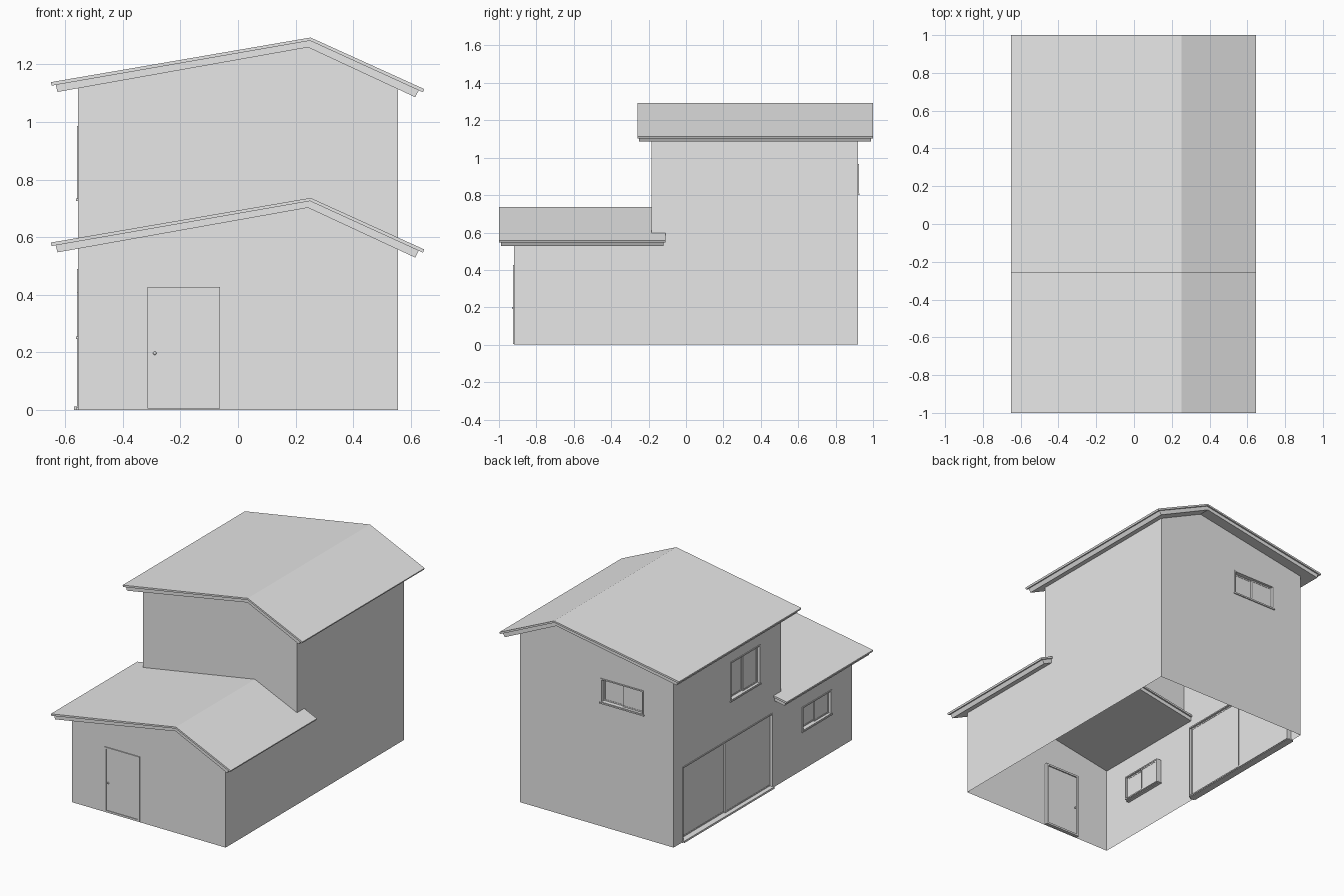
import bpy, bmesh
from mathutils import Vector

old = bpy.data.objects.get("Cube")
if old:
    bpy.data.objects.remove(old, do_unlink=True)

grey = bpy.data.materials.new("plain_grey")
grey.use_nodes = True
grey.diffuse_color = (0.8, 0.8, 0.8, 1)
grey.node_tree.nodes["Principled BSDF"].inputs["Base Color"].default_value = (0.8, 0.8, 0.8, 1)

# Main dimensions
HALF_W, FRONT, STEP, BACK = 0.555, -0.92, -0.185, 0.92
RIDGE_X, DROP = 0.244, 0.557
EAVE, PEAK = 1.12, 1.263


def finish(name, bm, recalc=True):
    if recalc:
        bmesh.ops.recalc_face_normals(bm, faces=bm.faces[:])
    mesh = bpy.data.meshes.new(name)
    bm.to_mesh(mesh)
    bm.free()
    mesh.materials.append(grey)
    obj = bpy.data.objects.new(name, mesh)
    bpy.context.collection.objects.link(obj)
    return obj


# Wall frames: u runs along the wall, v is height, d points outward
def on_front(u, v, d=0):
    return Vector((u, FRONT - d, v))


def on_step(u, v, d=0):
    return Vector((u, STEP - d, v))


def on_back(u, v, d=0):
    return Vector((u, BACK + d, v))


def on_right(u, v, d=0):
    return Vector((-HALF_W - d, u, v))


def on_left(u, v, d=0):
    return Vector((HALF_W + d, u, v))


def rect(u0, u1, v0, v1):
    return [(u0, v0), (u1, v0), (u1, v1), (u0, v1)]


def wall(name, place, outline, holes=()):
    """Thin sheet wall with openings."""
    bm = bmesh.new()
    for loop in [outline, *holes]:
        vs = [bm.verts.new(place(u, v)) for u, v in loop]
        for a, b in zip(vs, vs[1:] + vs[:1]):
            bm.edges.new((a, b))
    out = place(0, 0, 1) - place(0, 0)
    bmesh.ops.triangle_fill(bm, edges=bm.edges[:], use_beauty=True, normal=out)
    for f in bm.faces:
        f.normal_update()
        if f.normal.dot(out) < 0:
            f.normal_flip()
    return finish(name, bm, recalc=False)


def add_block(bm, place, u, v, d):
    low = [bm.verts.new(place(a, b, d[0])) for a, b in rect(*u, *v)]
    high = [bm.verts.new(place(a, b, d[1])) for a, b in rect(*u, *v)]
    bm.faces.new(low)
    bm.faces.new(high)
    for i in range(4):
        j = (i + 1) % 4
        bm.faces.new((low[i], low[j], high[j], high[i]))


def block(name, place, u, v, d):
    bm = bmesh.new()
    add_block(bm, place, u, v, d)
    return finish(name, bm)


def frame(name, place, u0, u1, v0, v1, t, d):
    """Four bars just inside a rectangle."""
    bm = bmesh.new()
    add_block(bm, place, (u0, u0 + t), (v0, v1), d)
    add_block(bm, place, (u1 - t, u1), (v0, v1), d)
    add_block(bm, place, (u0 + t, u1 - t), (v0, v0 + t), d)
    add_block(bm, place, (u0 + t, u1 - t), (v1 - t, v1), d)
    return finish(name, bm)


def sliding_window(name, place, u0, u1, v0, v1, t=0.008):
    frame(name + "_frame", place, u0, u1, v0, v1, t, (-0.035, 0.004))
    block(name + "_sill", place, (u0 - 0.006, u1 + 0.006), (v0 - 0.004, v0 + 0.004), (-0.02, 0.007))
    mid = (u0 + u1) / 2
    for i, (a, b) in enumerate([(u0 + t, mid + t / 2), (mid - t / 2, u1 - t)]):
        d = -0.018 - 0.01 * i
        sash = f"{name}_sash_{i + 1}"
        frame(sash, place, a, b, v0 + t, v1 - t, t, (d - 0.004, d + 0.004))
        block(sash + "_glass", place, (a + t, b - t), (v0 + 2 * t, v1 - 2 * t), (d - 0.002, d + 0.002))


def prism(name, profile, y0, y1):
    bm = bmesh.new()
    face = bm.faces.new([bm.verts.new((x, y0, z)) for x, z in profile])
    ext = bmesh.ops.extrude_face_region(bm, geom=[face])
    verts = [v for v in ext["geom"] if isinstance(v, bmesh.types.BMVert)]
    bmesh.ops.translate(bm, verts=verts, vec=(0, y1 - y0, 0))
    return finish(name, bm)


def roof(name, drop, y0, y1):
    """Thin cover over a slightly inset deck, both following the gable."""
    cover = [(-0.65, 1.138), (0.252, 1.293), (0.647, 1.114),
             (0.642, 1.103), (0.25, 1.282), (-0.647, 1.126)]
    deck = [(-0.633, 1.129), (0.25, 1.282), (0.628, 1.11),
            (0.615, 1.086), (0.243, 1.259), (-0.627, 1.104)]
    prism(name + "_cover", [(x, z - drop) for x, z in cover], y0, y1)
    prism(name + "_deck", [(x, z - drop) for x, z in deck], y0 + 0.01, y1 - 0.01)


roof("upper_roof", 0, -0.26, 1.0)
roof("lower_roof", DROP, -1.0, -0.11)

# Openings
DOOR = (-0.315, -0.062, 0.004, 0.427)
PATIO = (-0.10, 0.83, 0.0, 0.49)
UPPER_WIN = (0.03, 0.335, 0.73, 0.985)
LOWER_WIN = (-0.705, -0.405, 0.25, 0.41)
BACK_WIN = (-0.338, -0.028, 0.805, 0.965)

# Walls
low_eave = EAVE - DROP


def gable(drop):
    return [(HALF_W, EAVE - drop), (RIDGE_X, PEAK - drop), (-HALF_W, EAVE - drop)]


floor_line = [(-HALF_W, 0), (HALF_W, 0)]
wall("front_wall", on_front, floor_line + gable(DROP), [rect(*DOOR)])
wall("back_wall", on_back, floor_line + gable(0), [rect(*BACK_WIN)])
wall("upper_front_wall", on_step, gable(DROP)[::-1] + gable(0))
side_top = [(BACK, EAVE), (STEP, EAVE), (STEP, low_eave), (FRONT, low_eave)]
wall("left_wall", on_left, [(FRONT, 0), (BACK, 0)] + side_top)
p0, p1, _, ptop = PATIO
notch = [(p0, 0), (p0, ptop), (p1, ptop), (p1, 0)]
wall("right_wall", on_right, [(FRONT, 0)] + notch + [(BACK, 0)] + side_top,
     [rect(*UPPER_WIN), rect(*LOWER_WIN)])

# Windows
sliding_window("upper_window", on_right, *UPPER_WIN)
sliding_window("lower_window", on_right, *LOWER_WIN)
sliding_window("back_window", on_back, *BACK_WIN)
sliding_window("patio_window", on_right, *PATIO[:2], 0.004, ptop)
block("patio_step", on_right, (p0, p1), (0, 0.012), (-0.03, 0.015))

# Door
u0, u1, v0, v1 = DOOR
frame("door_frame", on_front, u0, u1, v0, v1, 0.012, (-0.02, 0.006))
block("door_leaf", on_front, (u0 + 0.011, u1 - 0.011), (v0 + 0.008, v1 - 0.011), (-0.012, 0.002))
for side, d in (("outer", 0.005), ("inner", -0.018)):
    bm = bmesh.new()
    bmesh.ops.create_uvsphere(bm, u_segments=12, v_segments=8, radius=0.006)
    bmesh.ops.translate(bm, verts=bm.verts[:], vec=on_front(-0.289, 0.197, d))
    knob = finish(side + "_door_knob", bm)
    for poly in knob.data.polygons:
        poly.use_smooth = True
